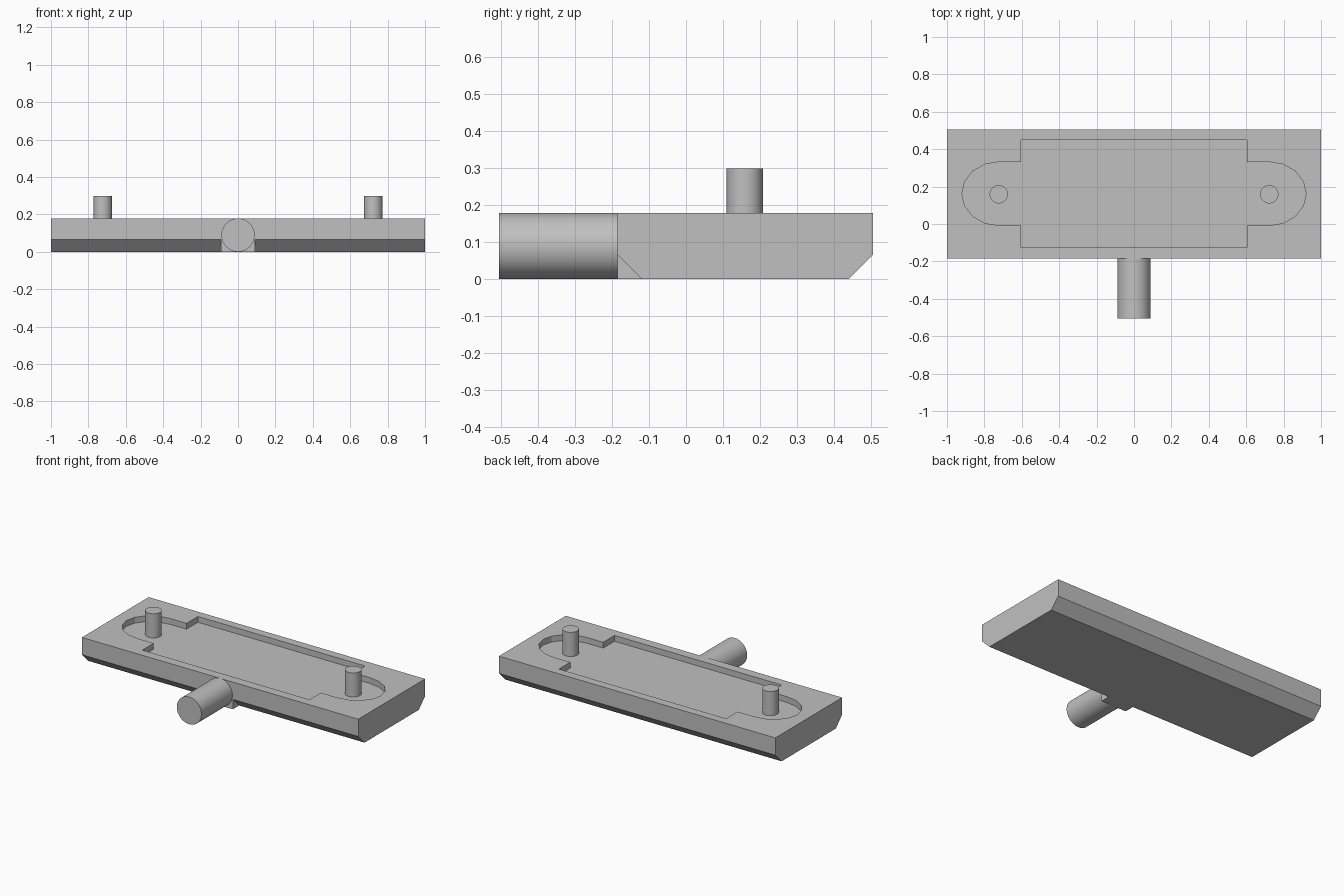
import bpy
import bmesh
import math
from mathutils import Vector

cube = bpy.data.objects.get("Cube")
if cube:
    bpy.data.objects.remove(cube, do_unlink=True)

grey = bpy.data.materials.new("plain_grey")
grey.use_nodes = True
grey.diffuse_color = (0.53, 0.53, 0.53, 1)
grey.node_tree.nodes["Principled BSDF"].inputs["Base Color"].default_value = grey.diffuse_color

FRONT, BACK, TOP = -0.185, 0.505, 0.178
CHAMFER = 0.065
FLOOR = 0.14          # height of the recess floor
PIN_X, PIN_Y = 0.723, 0.162


def prism(name, points, direction):
    """Extrude a closed outline of 3D points along a direction."""
    bm = bmesh.new()
    face = bm.faces.new([bm.verts.new(p) for p in points])
    new = bmesh.ops.extrude_face_region(bm, geom=[face])["geom"]
    bmesh.ops.translate(bm, vec=Vector(direction),
                        verts=[v for v in new if isinstance(v, bmesh.types.BMVert)])
    bmesh.ops.recalc_face_normals(bm, faces=bm.faces)
    mesh = bpy.data.meshes.new(name)
    bm.to_mesh(mesh)
    bm.free()
    obj = bpy.data.objects.new(name, mesh)
    bpy.context.collection.objects.link(obj)
    mesh.materials.append(grey)
    return obj


def cylinder(name, radius, length, location, rotation=(0, 0, 0)):
    bpy.ops.mesh.primitive_cylinder_add(vertices=48, radius=radius, depth=length,
                                        location=location, rotation=rotation)
    obj = bpy.context.object
    obj.name = name
    obj.data.materials.append(grey)
    bpy.ops.object.shade_smooth_by_angle(angle=math.radians(30))
    return obj


# Tray body: side profile with chamfered lower edges
profile = [(FRONT, TOP), (FRONT, CHAMFER), (FRONT + CHAMFER, 0),
           (BACK - CHAMFER, 0), (BACK, CHAMFER), (BACK, TOP)]
tray = prism("tray", [(-1, y, z) for y, z in profile], (2, 0, 0))

# Recess outline: wide middle with a rounded ear at each end
ear = [(PIN_X + 0.197 * math.cos(a), PIN_Y + 0.17 * math.sin(a))
       for a in (math.pi * (i / 8 - 0.5) for i in range(9))]
right_half = [(0.605, -0.125), (0.605, ear[0][1]), *ear,
              (0.605, ear[-1][1]), (0.605, 0.45)]
outline = right_half + [(-x, y) for x, y in reversed(right_half)]
cutter = prism("recess_cutter", [(x, y, FLOOR) for x, y in outline], (0, 0, 0.2))
cutter.hide_render = True

cut = tray.modifiers.new("recess", 'BOOLEAN')
cut.operation = 'DIFFERENCE'
cut.solver = 'EXACT'
cut.object = cutter
bpy.context.view_layer.objects.active = tray
bpy.ops.object.modifier_apply(modifier=cut.name)
bpy.data.objects.remove(cutter, do_unlink=True)

# Wedge filling the front chamfer behind the rod
wedge = [(FRONT, CHAMFER), (FRONT, 0), (FRONT + CHAMFER, 0)]
prism("rod_support", [(-0.092, y, z) for y, z in wedge], (0.184, 0, 0))

# Rod sticking out of the front
cylinder("front_rod", 0.089, FRONT + 0.505, (0, (FRONT - 0.505) / 2, 0.089),
         (math.pi / 2, 0, 0))

# Upright pins standing in the ears
for side, x in (("left", PIN_X), ("right", -PIN_X)):
    cylinder(side + "_pin", 0.049, 0.298 - FLOOR, (x, PIN_Y - 0.003, (0.298 + FLOOR) / 2))
